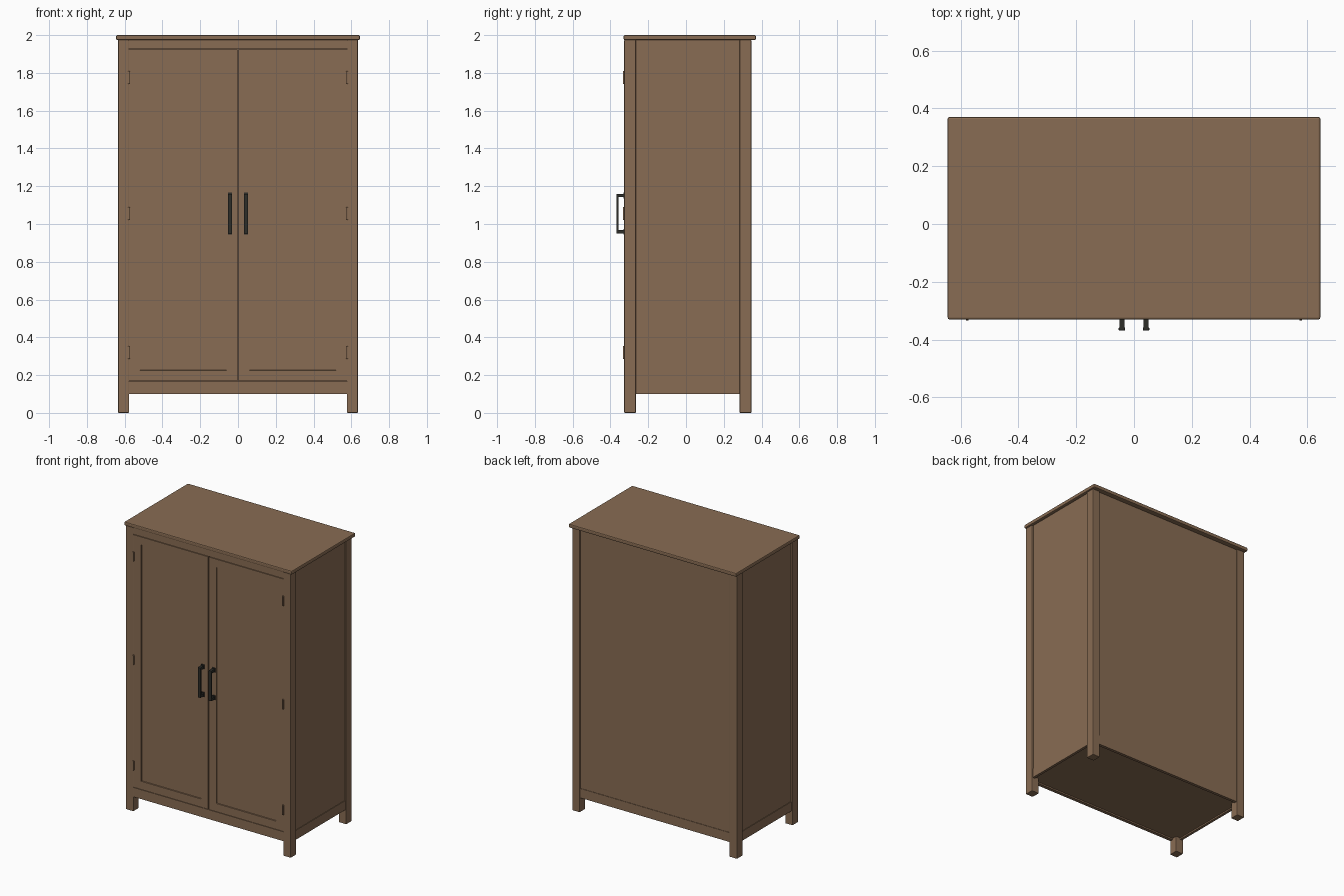
import bpy, bmesh

if "Cube" in bpy.data.objects:
    bpy.data.objects.remove(bpy.data.objects["Cube"])


def material(name, rgb):
    m = bpy.data.materials.new(name)
    m.diffuse_color = (*rgb, 1)
    m.use_nodes = True
    m.node_tree.nodes["Principled BSDF"].inputs["Base Color"].default_value = m.diffuse_color
    return m


wood = material("brown wood", (0.25, 0.151, 0.087))
metal = material("dark metal", (0.026, 0.026, 0.022))


def box(name, x, y, z, mat=wood, bevel=0.0, panel=None):
    """Box from (min, max) ranges; panel = (margin, depth) recesses the -y face."""
    bm = bmesh.new()
    bmesh.ops.create_cube(bm, size=1)
    for v in bm.verts:
        for i, (lo, hi) in enumerate((x, y, z)):
            v.co[i] = lo if v.co[i] < 0 else hi
    if panel:
        bm.normal_update()
        front = [f for f in bm.faces if f.normal.y < -0.9]
        bmesh.ops.inset_region(bm, faces=front, thickness=panel[0])
        bmesh.ops.inset_region(bm, faces=front, thickness=0.002, depth=-panel[1])
    mesh = bpy.data.meshes.new(name)
    bm.to_mesh(mesh)
    bm.free()
    ob = bpy.data.objects.new(name, mesh)
    bpy.context.collection.objects.link(ob)
    mesh.materials.append(mat)
    if bevel:
        b = ob.modifiers.new("soft edges", "BEVEL")
        b.width, b.segments = bevel, 2
    return ob


# Cabinet body and top board
box("cabinet_body", (-0.624, 0.624), (-0.305, 0.337), (0.11, 1.975))
box("top_board", (-0.645, 0.645), (-0.33, 0.37), (1.974, 2.0), bevel=0.006)

# Rails across the front and back
for name, y in (("front", (-0.323, -0.3)), ("back", (0.32, 0.34))):
    box(name + "_bottom_rail", (-0.58, 0.58), y, (0.10, 0.165))
box("front_top_rail", (-0.58, 0.58), (-0.323, -0.3), (1.928, 1.975))

for side, s in (("left", -1), ("right", 1)):
    def span(a, b):
        return tuple(sorted((s * a, s * b)))

    # Corner posts that run down into the feet
    box(side + "_front_post", span(0.577, 0.635), (-0.327, -0.265), (0, 1.975), bevel=0.004)
    box(side + "_back_post", span(0.577, 0.635), (0.284, 0.346), (0, 1.975), bevel=0.004)
    box(side + "_bottom_rail", span(0.61, 0.628), (-0.265, 0.284), (0.10, 0.165))

    # Door with recessed panel
    box(side + "_door", span(0.003, 0.576), (-0.324, -0.3), (0.168, 1.925), panel=(0.08, 0.006))

    # Hinges
    for i, z in enumerate((0.32, 1.055, 1.775)):
        box(f"{side}_hinge_{i + 1}", span(0.572, 0.582), (-0.334, -0.32),
            (z - 0.035, z + 0.035), bevel=0.003)

    # Pull handle: grip and two standoffs
    box(side + "_handle_grip", span(0.031, 0.053), (-0.369, -0.357), (0.95, 1.16), metal, 0.003)
    for i, z in enumerate((0.95, 1.142)):
        box(f"{side}_handle_standoff_{i + 1}", span(0.033, 0.051), (-0.36, -0.322),
            (z, z + 0.018), metal)
        box(f"{side}_handle_foot_{i + 1}", span(0.031, 0.053), (-0.33, -0.322),
            (z - 0.006, z + 0.024), metal)
